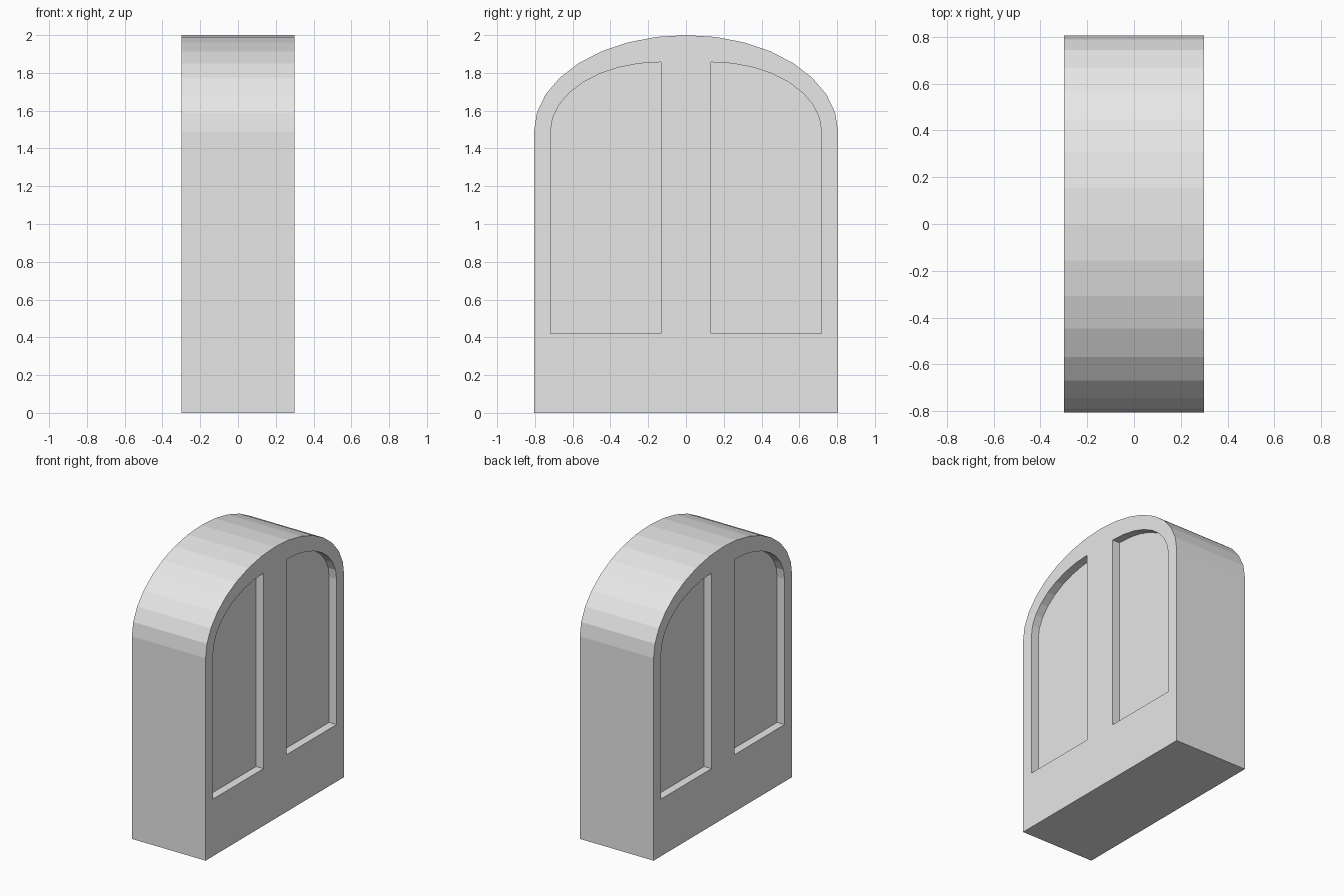
import bpy, bmesh, math

cube = bpy.data.objects.get("Cube")
if cube:
    bpy.data.objects.remove(cube, do_unlink=True)

HALF_X, HALF_Y, SPRING, TOP = 0.30, 0.805, 1.49, 2.0
PANEL_IN, PANEL_OUT, SILL, PANEL_TOP = 0.133, 0.717, 0.42, 1.857
DEPTH = 0.06
STEPS = 8

stone = bpy.data.materials.new("light grey stone")
stone.use_nodes = True
stone.diffuse_color = (0.8, 0.8, 0.8, 1)
stone.node_tree.nodes["Principled BSDF"].inputs["Base Color"].default_value = (0.8, 0.8, 0.8, 1)


def quarter_arch(y0, y1, z0, z1):
    """Elliptical quarter from the spring line (y1, z0) up to the crown (y0, z1)."""
    angles = [math.pi / 2 * i / STEPS for i in range(STEPS + 1)]
    return [(y0 + (y1 - y0) * math.cos(a), z0 + (z1 - z0) * math.sin(a)) for a in angles]


def prism(name, profile, x0, x1):
    """Extrude a (y, z) profile along x."""
    bm = bmesh.new()
    face = bm.faces.new([bm.verts.new((x0, y, z)) for y, z in profile])
    moved = bmesh.ops.extrude_face_region(bm, geom=[face])["geom"]
    verts = [v for v in moved if isinstance(v, bmesh.types.BMVert)]
    bmesh.ops.translate(bm, verts=verts, vec=(x1 - x0, 0, 0))
    bmesh.ops.recalc_face_normals(bm, faces=bm.faces)
    mesh = bpy.data.meshes.new(name)
    bm.to_mesh(mesh)
    bm.free()
    mesh.materials.append(stone)
    obj = bpy.data.objects.new(name, mesh)
    bpy.context.collection.objects.link(obj)
    return obj


# Arched block
half = quarter_arch(0, HALF_Y, SPRING, TOP)
outline = [(HALF_Y, 0)] + half + [(-y, z) for y, z in reversed(half[:-1])] + [(-HALF_Y, 0)]
body = prism("arched_block", outline, -HALF_X, HALF_X)

# Two recessed panels on each broad side
panel = [(PANEL_IN, SILL), (PANEL_OUT, SILL)] + quarter_arch(PANEL_IN, PANEL_OUT, SPRING, PANEL_TOP)
cutters = []
for side in (-1, 1):
    for half_sign in (-1, 1):
        shape = [(half_sign * y, z) for y, z in panel]
        cutter = prism("panel_cutter", shape, side * (HALF_X - DEPTH), side * (HALF_X + 0.1))
        cutter.hide_render = True
        cutters.append(cutter)
        cut = body.modifiers.new("panel_recess", 'BOOLEAN')
        cut.operation = 'DIFFERENCE'
        cut.solver = 'EXACT'
        cut.object = cutter

# Bake the recesses and discard the cutters
bpy.context.view_layer.update()
graph = bpy.context.evaluated_depsgraph_get()
baked = bpy.data.meshes.new_from_object(body.evaluated_get(graph))
body.modifiers.clear()
body.data = baked
for cutter in cutters:
    bpy.data.objects.remove(cutter, do_unlink=True)
